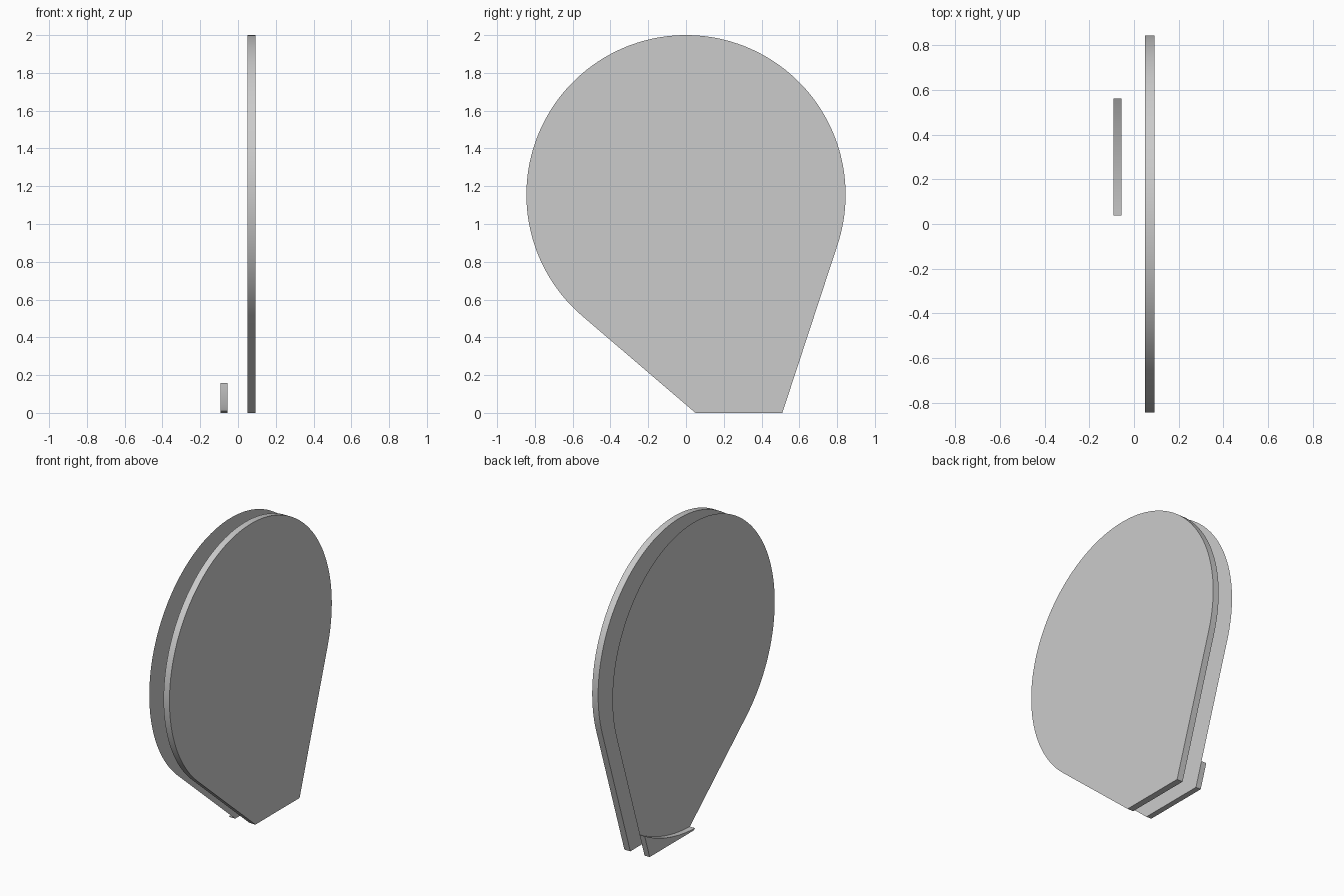
import bpy, bmesh, math
from mathutils import Vector

cube = bpy.data.objects.get("Cube")
if cube:
    bpy.data.objects.remove(cube, do_unlink=True)

grey = bpy.data.materials.new("light grey")
grey.use_nodes = True
grey.diffuse_color = (0.6, 0.6, 0.6, 1)
grey.node_tree.nodes["Principled BSDF"].inputs["Base Color"].default_value = (0.6, 0.6, 0.6, 1)

# Shared outline in (y, z): a disc with two tangents running to a flat foot
R = 0.845
CENTRE = Vector((0, 2 - R))
FOOT_BACK, FOOT_FRONT = Vector((0.51, 0)), Vector((0.05, 0))


def arc(radius, start, end, steps):
    angles = [start + (end - start) * i / steps for i in range(steps + 1)]
    return [CENTRE + radius * Vector((math.cos(a), math.sin(a))) for a in angles]


def tangent_angle(point, side):
    d = point - CENTRE
    return math.atan2(d.y, d.x) + side * math.acos(R / d.length)


def angle_where_circle_meets(radius, a, b):
    # Walk from foot corner a towards b until the circle is reached
    u, d = (b - a).normalized(), a - CENTRE
    half = d.dot(u)
    t = -half - math.sqrt(half * half - d.length_squared + radius * radius)
    hit = a + u * t - CENTRE
    return math.atan2(hit.y, hit.x)


def build(name, outline, x0, x1=None, inner_face=True):
    """Flat sheet at x0, or a solid from x0 to x1."""
    bm = bmesh.new()
    near = [bm.verts.new((x0, p.x, p.y)) for p in outline]
    bm.faces.new(near)
    if x1 is not None:
        far = [bm.verts.new((x1, p.x, p.y)) for p in outline]
        if inner_face:
            bm.faces.new(far)
        n = len(outline)
        for i in range(n):
            j = (i + 1) % n
            bm.faces.new((near[i], near[j], far[j], far[i]))
    bmesh.ops.recalc_face_normals(bm, faces=bm.faces)
    mesh = bpy.data.meshes.new(name)
    bm.to_mesh(mesh)
    bm.free()
    mesh.materials.append(grey)
    obj = bpy.data.objects.new(name, mesh)
    bpy.context.collection.objects.link(obj)
    bpy.ops.object.select_all(action="DESELECT")
    obj.select_set(True)
    bpy.context.view_layer.objects.active = obj
    bpy.ops.object.shade_smooth_by_angle(angle=math.radians(20))


back_angle = tangent_angle(FOOT_BACK, 1)
front_angle = tangent_angle(FOOT_FRONT, -1) + 2 * math.pi
disc = arc(R, back_angle, front_angle, 128)
outline = [FOOT_BACK] + disc + [FOOT_FRONT]

# Thick plate and thin sheet
build("thick_plate", outline, 0.049, 0.092)
build("thin_sheet", outline, -0.055)

# Foot block on the sheet, its top hollowed by a larger concentric circle
RB = 1.145
a0 = angle_where_circle_meets(RB, FOOT_BACK, disc[0])
a1 = angle_where_circle_meets(RB, FOOT_FRONT, disc[-1])
build("foot_block", [FOOT_BACK] + arc(RB, a0, a1, 24) + [FOOT_FRONT],
      -0.092, -0.055, inner_face=False)
